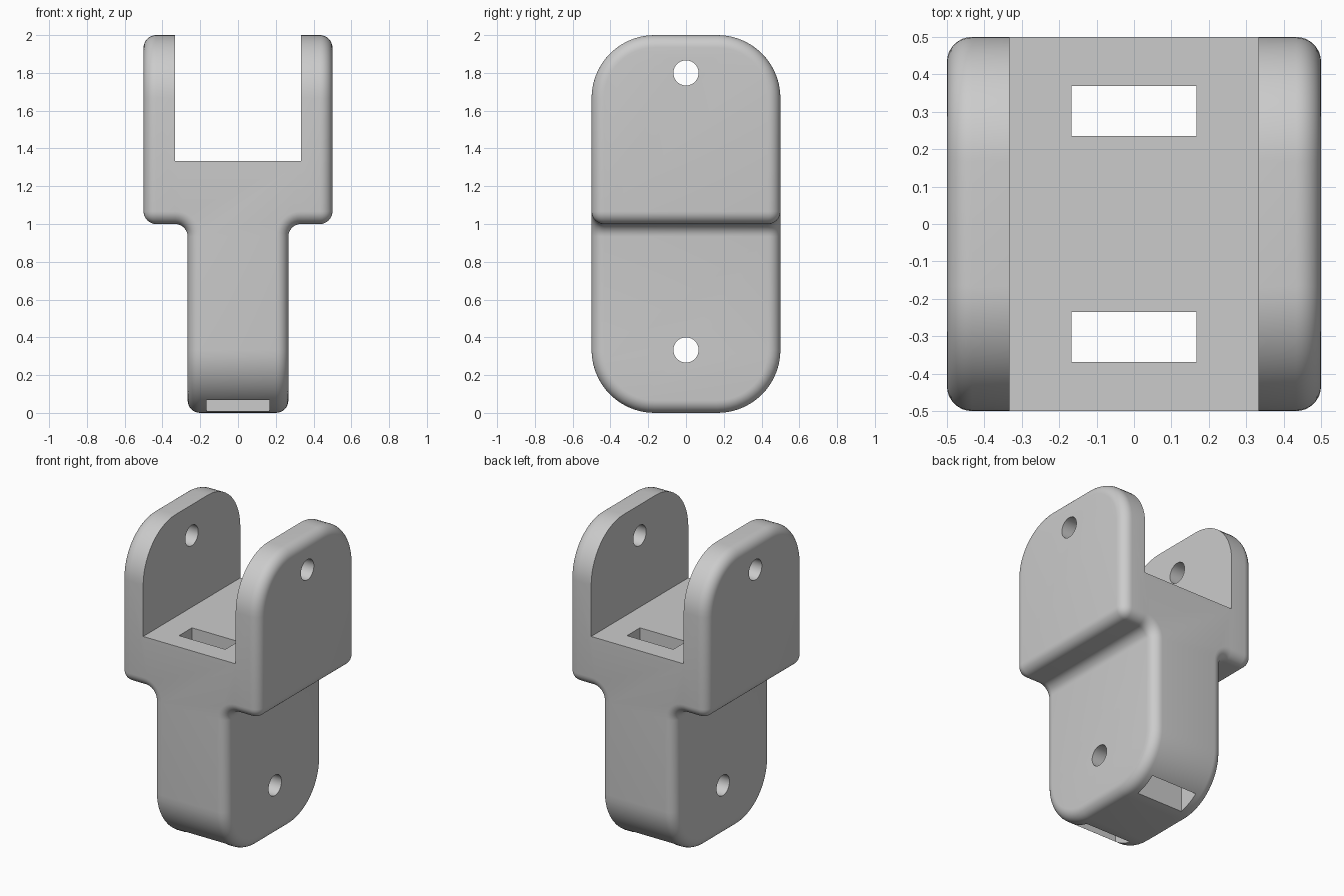
import bpy, bmesh, math
from mathutils import Matrix

cube = bpy.data.objects.get("Cube")
if cube:
    bpy.data.objects.remove(cube, do_unlink=True)

grey = bpy.data.materials.new("plain grey")
grey.use_nodes = True
COLOUR = (0.6, 0.6, 0.6, 1)
grey.diffuse_color = COLOUR
grey.node_tree.nodes["Principled BSDF"].inputs["Base Color"].default_value = COLOUR

THIRD = 1 / 3      # large corner radius
FILLET = 1 / 15    # small edge radius
NECK = 4 / 15      # half width of the lower block


def make_object(name, bm):
    bmesh.ops.recalc_face_normals(bm, faces=bm.faces)
    mesh = bpy.data.meshes.new(name)
    bm.to_mesh(mesh)
    bm.free()
    mesh.materials.append(grey)
    obj = bpy.data.objects.new(name, mesh)
    bpy.context.collection.objects.link(obj)
    return obj


def round_edges(bm, edges, radius, segments):
    bmesh.ops.bevel(bm, geom=edges, offset=radius, offset_type='OFFSET',
                    segments=segments, profile=0.5, affect='EDGES',
                    clamp_overlap=False)
    bm.normal_update()


def along(edge, axis):
    d = edge.verts[1].co - edge.verts[0].co
    return abs(d[axis]) > 0.99 * d.length


def box(name, size, centre):
    bm = bmesh.new()
    bmesh.ops.create_cube(bm, size=1, matrix=Matrix.Translation(centre)
                          @ Matrix.Diagonal((*size, 1)))
    return make_object(name, bm)


def cross_hole(name, z):
    bm = bmesh.new()
    bmesh.ops.create_cone(bm, cap_ends=True, segments=40, radius1=FILLET,
                          radius2=FILLET, depth=1.4,
                          matrix=Matrix.Translation((0, 0, z))
                          @ Matrix.Rotation(math.pi / 2, 4, 'Y'))
    return make_object(name, bm)


# Stepped body: wide head over a narrower neck, extruded front to back
half = [(NECK, 0), (NECK, 1), (0.5, 1), (0.5, 2)]
outline = half + [(-x, z) for x, z in reversed(half)]
bm = bmesh.new()
face = bm.faces.new([bm.verts.new((x, -0.5, z)) for x, z in outline])
new = bmesh.ops.extrude_face_region(bm, geom=[face])["geom"]
bmesh.ops.translate(bm, vec=(0, 1, 0),
                    verts=[v for v in new if isinstance(v, bmesh.types.BMVert)])
bmesh.ops.recalc_face_normals(bm, faces=bm.faces)

# Large round corners at the top and bottom, front and back
ends = [e for e in bm.edges if along(e, 0)
        and abs(e.verts[0].co.z - 1) > 0.9]
round_edges(bm, ends, THIRD, 14)

# Concave fillets under the head, then every remaining outer edge
inner = [e for e in bm.edges if along(e, 1) and e.calc_face_angle_signed() < -1]
round_edges(bm, inner, FILLET, 8)
outer = [e for e in bm.edges if e.calc_face_angle(0) > 0.7]
round_edges(bm, outer, FILLET, 8)
bmesh.ops.remove_doubles(bm, verts=bm.verts, dist=0.0002)
body = make_object("clevis_body", bm)

# Fork opening, strap slots and pin holes
cutters = [
    box("fork_gap", (2 * THIRD, 1.4, 1), (0, 0, 4 * THIRD + 0.5)),
    box("front_slot", (THIRD, 0.133, 2), (0, -0.302, 0.9)),
    box("back_slot", (THIRD, 0.133, 2), (0, 0.302, 0.9)),
    cross_hole("upper_pin_hole", 1.8),
    cross_hole("lower_pin_hole", THIRD),
]
bpy.ops.object.select_all(action='DESELECT')
bpy.context.view_layer.objects.active = body
body.select_set(True)
for cutter in cutters:
    cutter.hide_render = True
    mod = body.modifiers.new(cutter.name, 'BOOLEAN')
    mod.operation = 'DIFFERENCE'
    mod.solver = 'EXACT'
    mod.object = cutter
    bpy.ops.object.modifier_apply(modifier=mod.name)
for cutter in cutters:
    bpy.data.objects.remove(cutter, do_unlink=True)

bpy.ops.object.shade_smooth_by_angle(angle=math.radians(30))
